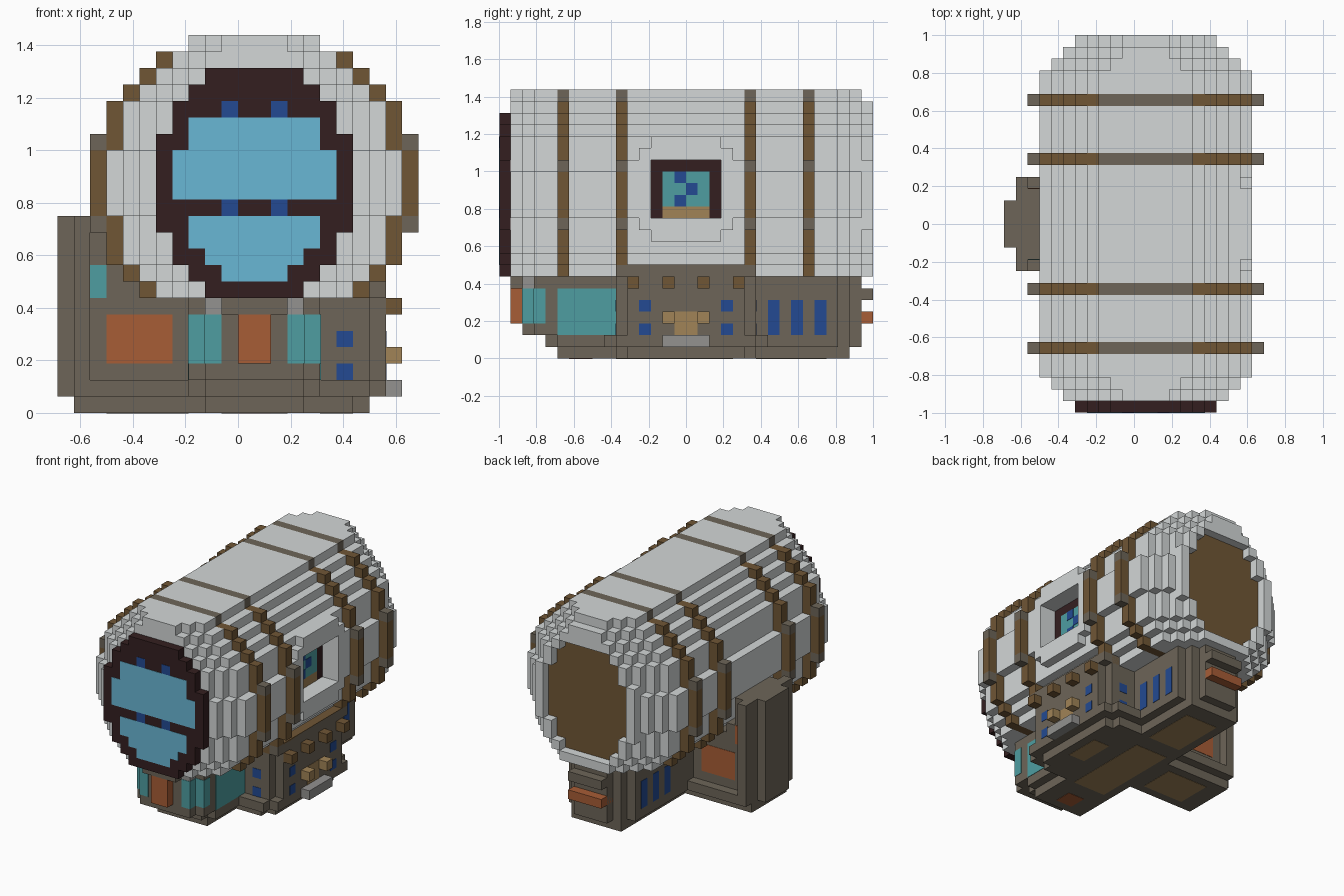
import bpy, bmesh

U = 0.0625          # one block
CX = 1              # barrel axis, in blocks

old = bpy.data.objects.get("Cube")
if old:
    bpy.data.objects.remove(old)


def material(name, rgb):
    lin = [((c / 255 + 0.055) / 1.055) ** 2.4 for c in rgb] + [1]
    m = bpy.data.materials.new(name)
    m.use_nodes = True
    m.diffuse_color = lin
    m.node_tree.nodes["Principled BSDF"].inputs["Base Color"].default_value = lin
    return m


GREY = material("light_grey", (211, 215, 215))
DARK = material("dark_maroon", (52, 31, 32))
SKY = material("sky_blue", (105, 183, 213))
BLUE = material("deep_blue", (35, 74, 146))
BROWN = material("brown", (112, 86, 53))
TAUPE = material("taupe", (109, 101, 88))
ORANGE = material("rust_orange", (167, 93, 54))
TEAL = material("teal", (78, 158, 161))
TAN = material("tan", (161, 132, 87))
STONE = material("mid_grey", (147, 146, 144))


def finish(name, bm, mat):
    bmesh.ops.recalc_face_normals(bm, faces=bm.faces)
    bmesh.ops.scale(bm, vec=(U, U, U), verts=bm.verts)
    mesh = bpy.data.meshes.new(name)
    bm.to_mesh(mesh)
    bm.free()
    mesh.materials.append(mat)
    ob = bpy.data.objects.new(name, mesh)
    bpy.context.collection.objects.link(ob)
    return ob


def box(name, mat, x, y, z):
    """Block given by its (low, high) range on each axis."""
    bm = bmesh.new()
    bmesh.ops.create_cube(bm, size=1)
    for v in bm.verts:
        v.co = [r[0] if c < 0 else r[1] for c, r in zip(v.co, (x, y, z))]
    return finish(name, bm, mat)


def stepped(name, mat, rows, z0, depth, axis="y", mid=CX):
    """Stepped outline from half widths, bottom row first, extruded along an axis."""
    side = []
    for i, w in enumerate(rows):
        side += [(w, z0 + i), (w, z0 + i + 1)]
    pts = [(mid + w, z) for w, z in side] + [(mid - w, z) for w, z in reversed(side)]
    pts = [p for i, p in enumerate(pts) if p != pts[i - 1]]
    bm = bmesh.new()
    lo, hi = depth
    place = (lambda a, z: (a, lo, z)) if axis == "y" else (lambda a, z: (lo, a, z))
    face = bm.faces.new([bm.verts.new(place(a, z)) for a, z in pts])
    ext = bmesh.ops.extrude_face_region(bm, geom=[face], use_keep_orig=True)
    step = (0, hi - lo, 0) if axis == "y" else (hi - lo, 0, 0)
    bmesh.ops.translate(bm, vec=step, verts=[g for g in ext["geom"] if isinstance(g, bmesh.types.BMVert)])
    return finish(name, bm, mat)


def carve(cutter, targets):
    cutter.hide_render = True
    cutter.hide_viewport = True
    for ob in targets:
        mod = ob.modifiers.new("opening", "BOOLEAN")
        mod.operation = "DIFFERENCE"
        mod.solver = "EXACT"
        mod.object = cutter


# Barrel: plain lengths between the hoops, shrinking layers at both ends
HALF = [9, 9, 8, 8, 8, 7, 6, 5, 4]
FRAME = [6, 6, 6, 5, 5, 4, 3]
full = HALF[6::-1] + HALF
cuts = [-13, -11, -10, -6, -5, 5, 6, 10, 11, 13]
sections = [stepped("barrel_section", GREY, full, 7, r) for r in zip(cuts[::2], cuts[1::2])]
for n in (1, 2):
    rows = [w - n for w in full]
    stepped("barrel_front_step", GREY, rows, 7, (-13 - n, -12 - n))
    stepped("barrel_back_step", GREY, rows, 7, (12 + n, 13 + n))
back_cap = stepped("barrel_back_cap", GREY, FRAME[::-1] + FRAME + [2], 7, (15, 16))

# Recessed disc in the back of the barrel
DISC = [3, 4, 4, 5, 5, 5, 5, 5, 5, 4, 4, 3]
carve(stepped("back_recess_cutter", GREY, DISC, 8, (14.5, 17)), [back_cap])
stepped("back_disc", BROWN, DISC, 8, (14.9, 15.04))

# Hoops with taupe studs at the top and sides
HOOP = [10, 10, 9, 9, 9, 8, 7, 6]
for y in (-11, -6, 5, 10):
    r = (y, y + 1)
    stepped("hoop", BROWN, HOOP[6::-1] + HOOP, 7, r)
    box("hoop_cap", TAUPE, (CX - 4, CX + 4), r, (22, 23))
    for x in (-9, 10):
        for z in (11, 16):
            box("hoop_stud", TAUPE, (x, x + 1), r, (z, z + 1))

# Front windscreen
stepped("windscreen_frame", DARK, FRAME[::-1] + FRAME, 7, (-15.96, -15))
glass = (-16, -15.9)
stepped("upper_glass", SKY, [5, 5, 5, 4, 4], 13, glass)
stepped("lower_glass", SKY, [2, 3, 4, 4], 8, glass)
for x in (-1, 2):
    for z in (12, 18):
        box("windscreen_light", BLUE, (x, x + 1), glass, (z, z + 1))

# Side window: flat surround with a recessed opening
surround = stepped("window_surround", GREY, [3, 4, 5, 5, 5, 5, 5, 4, 3], 10, (8.5, 10), "x", 0)
carve(box("window_cutter", GREY, (8, 12), (-3, 3), (12, 17)), (sections[2], surround))
box("window_frame", DARK, (7.9, 8.06), (-3, 3), (12, 17))
box("window_glass", TEAL, (8, 8.1), (-2, 2), (13, 16))
box("window_sill", TAN, (8, 8.1), (-2, 2), (12, 13))
for y, z in ((-1, 15), (0, 14), (-1, 13)):
    box("window_light", BLUE, (8, 8.14), (y, y + 1), (z, z + 1))

# Keel with stepped corners
box("keel_foot", TAUPE, (-2, 4), (-11, 14), (0, 1))
box("keel_skirt", TAUPE, (-3, 5), (-11, 13), (1, 2))
box("keel_skirt_ends", TAUPE, (-2, 4), (-12, 14), (1, 2))
box("keel", TAUPE, (-3, 5), (-13, 13), (2, 7))
box("keel_front", TAUPE, (-2, 4), (-14, -12), (2, 6))
box("keel_back", TAUPE, (-2, 4), (12, 14), (2, 7))
box("keel_tail", TAUPE, (-1, 3), (13, 15), (1, 7))
box("keel_nose", TAUPE, (-1, 3), (-15, -13), (6, 7))

# Left arm: wide, with stepped corners
for x, y in ((8, 6), (9, 5)):
    box("left_arm_foot", TAUPE, (3, x - 1), (-y, y), (0, 1))
    box("left_arm_skirt", TAUPE, (3, x), (-y - 1, y + 1), (1, 2))
    box("left_arm", TAUPE, (3, x), (-y, y), (2, 7))
box("left_arm_top", TAUPE, (3, 9), (-6, 6), (7, 8))
box("left_arm_top_plate", BROWN, (7, 9), (-5, 5), (7.9, 8.05))

# Right arm: narrower, carrying the tower
box("right_arm_foot", TAUPE, (-10, -1), (-3, 3), (0, 1))
box("right_arm_skirt", TAUPE, (-10, -1), (-4, 4), (1, 2))
box("right_arm", TAUPE, (-8, -1), (-3, 3), (2, 8))
box("right_arm_shoulder", TAUPE, (-8, -7), (-3, 3), (7, 9))
box("tower_core", TAUPE, (-9, -8), (-3, 3), (1, 12))
box("tower", TAUPE, (-10, -9), (-4, 4), (1, 12))
box("tower_rib", TAUPE, (-11, -10), (-2, 2), (1, 12))

# Keel front and back details
box("nose_panel", ORANGE, (0, 2), (-15, -13), (3, 6))
box("tail_bar", ORANGE, (-1, 3), (14, 16), (3, 4))
box("tail_ledge", TAUPE, (-1, 3), (14, 16), (5, 6))
for s in (-1, 1):
    def side(a, b):
        return tuple(sorted((CX + s * a, CX + s * b)))
    box("front_lamp", TEAL, side(2, 3.04), (-14.04, -13), (3, 6))
    box("corner_lamp", TEAL, side(3, 4.04), (-13.04, -12), (3, 6))
    box("nose_block", STONE, side(2, 3), (-14, -13), (6, 7))
    box("keel_side_glass", TEAL, side(3.9, 4.04), (-11, -6), (2, 6))
    for y in (7, 9, 11):
        box("keel_vent", BLUE, side(3.9, 4.04), (y, y + 1), (2, 5))

# Arm panels on the front and back faces
for s, lamp in ((-1, TEAL), (1, ORANGE)):
    def face(d):
        return tuple(sorted((s * (d - 0.1), s * (d + 0.04))))
    box("arm_panel", ORANGE, (-8, -4), face(3), (3, 6))
    box("tower_lamp", lamp, (-9, -8), face(3), (7, 9))
    for z in (2, 4):
        box("arm_light", BLUE, (6, 7), face(6), (z, z + 1))

# Left arm end: lights, handle, step and teeth
end = (9, 10)
flush = (8.9, 9.04)
for y in (-4, 3):
    for z in (2, 4):
        box("end_light", BLUE, flush, (y, y + 1), (z, z + 1))
for y in (-2, 1):
    box("handle", TAN, end, (y, y + 1), (3, 4))
box("handle_plate", TAN, flush, (-1, 1), (2, 4))
box("step", STONE, end, (-2, 2), (1, 2))
for y in (-5, -2, 1, 4):
    box("end_tooth", BROWN, end, (y, y + 1), (6, 7))

# Underside plates
under = (-0.03, 0.04)
box("under_keel_plate", TAN, (-1, 3), (-6, 4), under)
box("under_back_plate", TAN, (-1, 3), (6, 12), under)
box("under_front_plate", ORANGE, (0, 2), (-10, -8), under)
for x in ((-8, -3), (5, 7)):
    box("under_arm_plate", TAN, x, (-2, 2), under)
